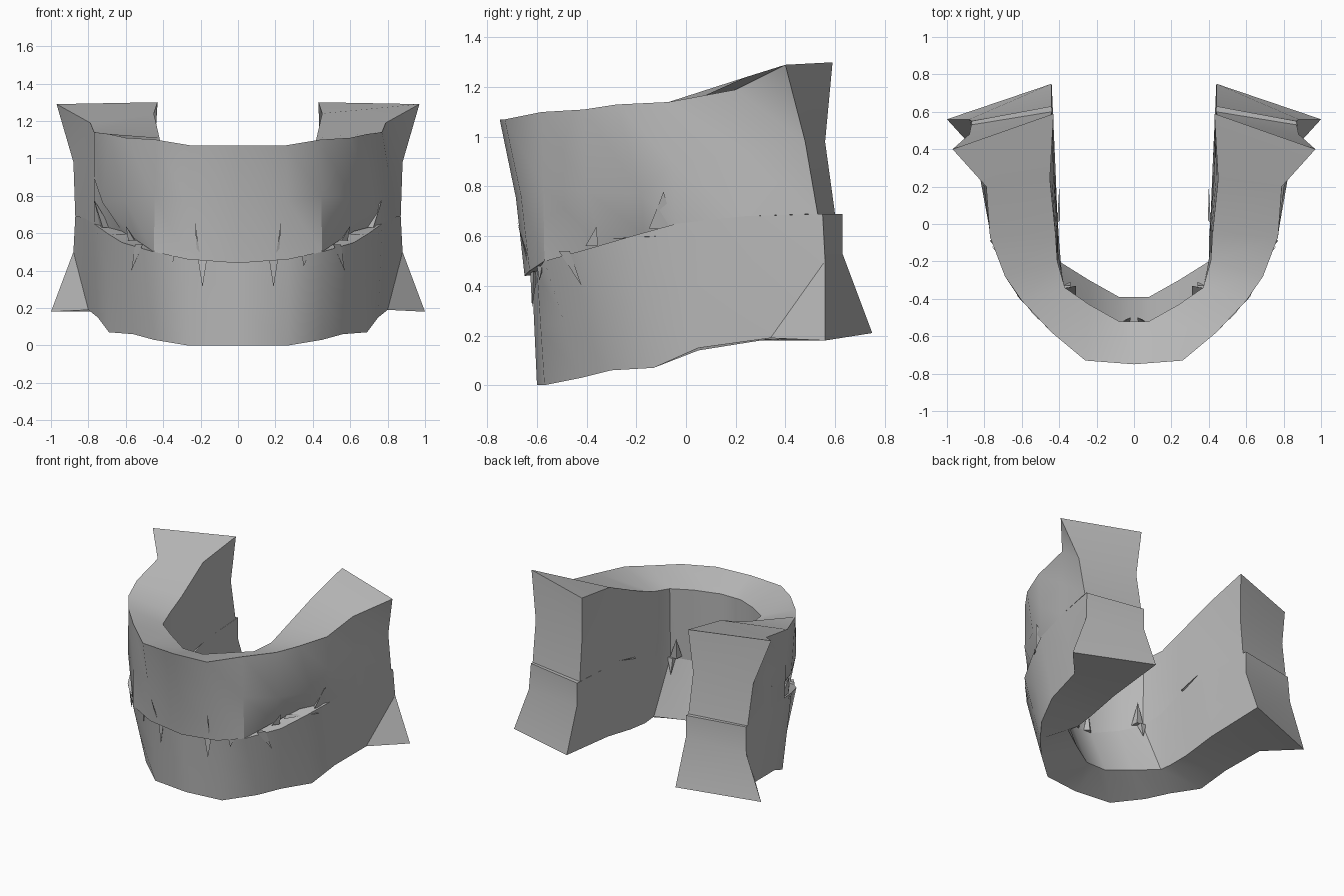
import bpy
import bmesh
from mathutils import Vector

default_cube = bpy.data.objects.get("Cube")
if default_cube:
    bpy.data.objects.remove(default_cube, do_unlink=True)

grey = bpy.data.materials.new("plain_grey")
grey.use_nodes = True
grey.diffuse_color = (.5, .5, .5, 1)
grey.node_tree.nodes["Principled BSDF"].inputs["Base Color"].default_value = grey.diffuse_color


def ring(*points):
    """Half of a horseshoe line, from the front centre to the rear end."""
    return [Vector(point) for point in points]


def middle_line(first, second, rear_end):
    """Line halfway between two others, pinched at the rear end."""
    line = [first_point.lerp(second_point, .5)
            for first_point, second_point in zip(first, second)]
    line[-1] = Vector(rear_end)
    return line


def shifted(line, stations, offset):
    """Copy of a line with some of its stations moved."""
    return [point + Vector(offset) if i in stations else point.copy()
            for i, point in enumerate(line)]


def mirrored(point):
    return Vector((-point.x, point.y, point.z))


def finish(name, bm):
    bmesh.ops.recalc_face_normals(bm, faces=bm.faces)
    mesh = bpy.data.meshes.new(name)
    bm.to_mesh(mesh)
    bm.free()
    mesh.materials.append(grey)
    part = bpy.data.objects.new(name, mesh)
    bpy.context.collection.objects.link(part)
    bpy.ops.object.select_all(action="DESELECT")
    part.select_set(True)
    bpy.context.view_layer.objects.active = part
    bpy.ops.object.shade_smooth_by_angle(angle=.6)


def horseshoe_band(name, lines, flared_row):
    """Loft six lines (three outer, three inner) round a closed horseshoe."""
    bm = bmesh.new()
    half = list(zip(*lines))
    stations = [[mirrored(point) for point in station] for station in reversed(half[1:])]
    stations += half
    sections = [[bm.verts.new(point) for point in station] for station in stations]
    for section, following in zip(sections, sections[1:]):
        for i in range(len(lines)):
            j = (i + 1) % len(lines)
            bm.faces.new((section[i], section[j], following[j], following[i]))
    for end, neighbour in ((sections[0], sections[1]), (sections[-1], sections[-2])):
        # Fold the flared outer corner
        flare = bm.faces.get((end[1], end[flared_row], neighbour[flared_row], neighbour[1]))
        bmesh.utils.face_split(flare, end[1], neighbour[flared_row])
        # Rear end, creased across the middle
        top_out, mid_out, low_out, low_in, mid_in, top_in = end
        bm.faces.new((top_out, mid_out, mid_in, top_in))
        bm.faces.new((mid_out, low_out, low_in, mid_in))
    finish(name, bm)


# Guide lines of the two bands
outer_top = ring((0, -.75, 1.07), (.26, -.73, 1.07), (.44, -.58, 1.1), (.6, -.41, 1.11),
                 (.69, -.28, 1.13), (.77, -.07, 1.14), (.79, .2, 1.19), (.97, .4, 1.29))
inner_top = ring((0, -.52, 1), (.08, -.52, 1), (.24, -.43, 1.02), (.37, -.34, 1.03),
                 (.41, -.2, 1.05), (.42, -.05, 1.11), (.45, .24, 1.24), (.43, .59, 1.3))
outer_seam = ring((0, -.62, .44), (.27, -.6, .46), (.45, -.57, .5), (.62, -.39, .55),
                  (.7, -.22, .6), (.77, -.04, .65), (.82, .23, .68), (.87, .55, .69))
inner_seam = ring((0, -.54, .45), (.08, -.54, .45), (.25, -.45, .49), (.37, -.35, .53),
                  (.41, -.22, .57), (.41, 0, .65), (.43, .27, .68), (.44, .63, .69))
outer_base = ring((0, -.6, 0), (.27, -.57, 0), (.45, -.42, .03), (.56, -.3, .06),
                  (.69, -.13, .07), (.75, .05, .15), (.8, .34, .19), (1, .56, .18))
inner_base = ring((0, -.39, .1), (.08, -.39, .1), (.24, -.3, .12), (.4, -.2, .14),
                  (.4, -.1, .13), (.41, .05, .14), (.42, .3, .18), (.44, .75, .21))

# The upper band overhangs at the front and is dented at the cheeks
upper_edge = shifted(outer_seam, (0, 1), (0, -.03, 0))
upper_edge = shifted(upper_edge, (3, 4), (-.08, .05, .01))
upper_edge = shifted(upper_edge, (7,), (0, -.02, 0))
cheek = middle_line(outer_top, outer_seam, (.88, .48, .98))
cheek = shifted(cheek, (3,), (0, 0, -.05))
cheek = shifted(cheek, (4,), (.03, .07, -.1))

horseshoe_band("upper_band", [
    outer_top,
    cheek,
    upper_edge,
    shifted(inner_seam, (7,), (0, -.03, 0)),
    middle_line(inner_top, inner_seam, (.45, .56, .98)),
    inner_top,
], flared_row=0)
horseshoe_band("lower_band", [
    outer_seam,
    middle_line(outer_seam, outer_base, (.88, .56, .5)),
    outer_base,
    inner_base,
    middle_line(inner_seam, inner_base, (.44, .63, .53)),
    inner_seam,
], flared_row=2)


def splinter(bm, base, tip, width):
    """Thin pointed sliver, made on both sides."""
    base, tip = Vector(base), Vector(tip)
    along = Vector((-base.y, base.x, 0)).normalized() * width
    inward = Vector((-base.x, -base.y, 0)).normalized() * width
    corners = [base + along, base - along, base + inward, tip]
    for points in (corners, [mirrored(point) for point in corners]):
        a, b, c, d = [bm.verts.new(point) for point in points]
        for face in ((a, b, c), (a, b, d), (b, c, d), (c, a, d)):
            bm.faces.new(face)


# Splinters along the outside of the seam
bm = bmesh.new()
for base, tip, width in (
    ((.19, -.62, .46), (.19, -.62, .31), .025),
    ((.21, -.63, .47), (.23, -.68, .66), .01),
    ((.36, -.59, .48), (.35, -.59, .42), .02),
    ((.53, -.49, .54), (.57, -.42, .4), .03),
    ((.57, -.38, .56), (.6, -.36, .64), .03),
    ((.62, -.28, .59), (.76, -.12, .6), .05),
    ((.73, -.1, .63), (.77, -.09, .78), .05),
    ((.78, .14, .68), (.8, .15, .82), .02),
):
    splinter(bm, base, tip, width)
finish("outer_seam_splinters", bm)

# Splinters along the inside of the seam
bm = bmesh.new()
for base, tip, width in (
    ((.05, -.54, .45), (.02, -.5, .6), .03),
    ((.34, -.37, .53), (.31, -.33, .68), .04),
    ((.36, -.35, .53), (.34, -.31, .42), .03),
    ((.41, .02, .65), (.4, .2, .7), .015),
):
    splinter(bm, base, tip, width)
finish("inner_seam_splinters", bm)
